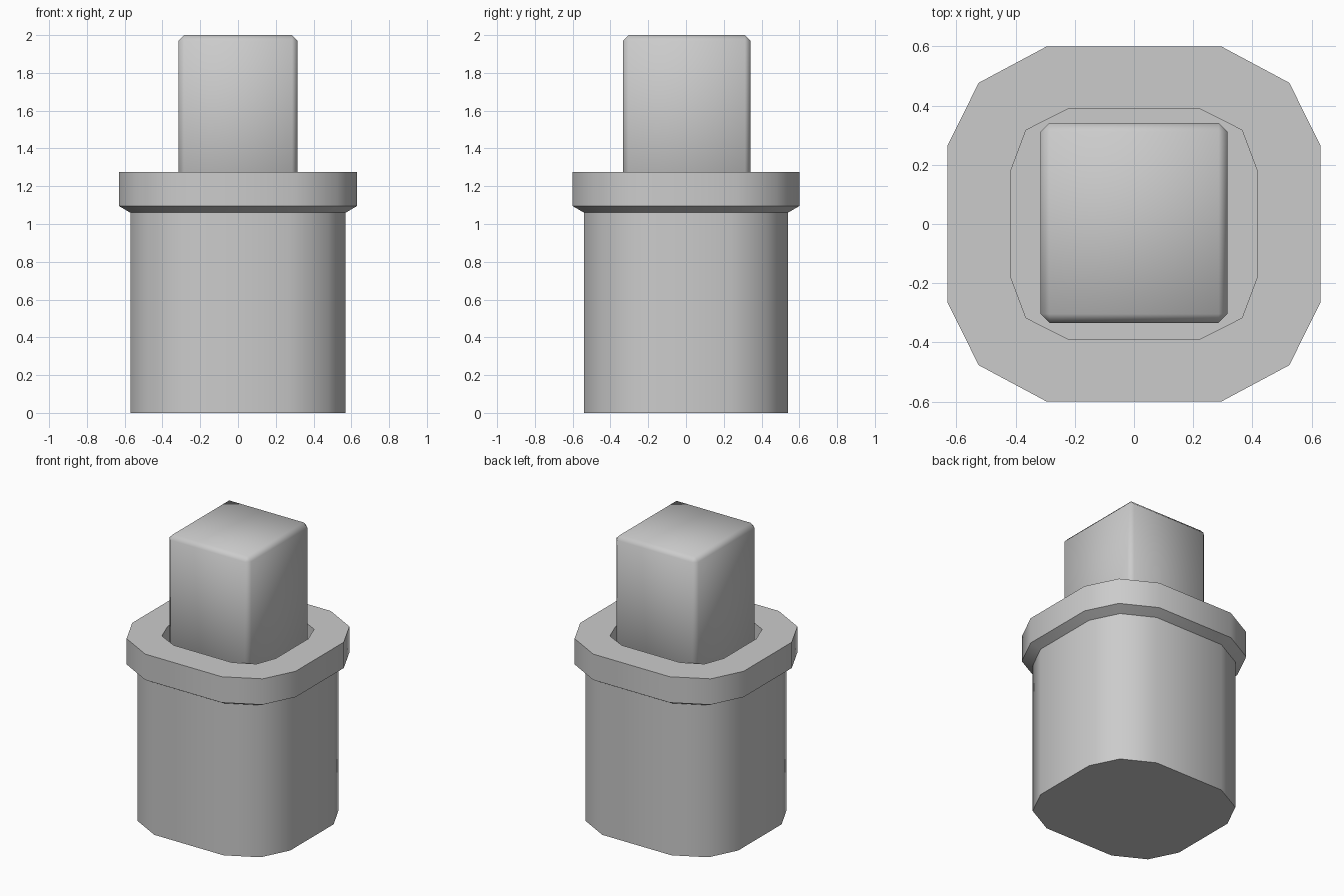
import bpy, bmesh, math

if "Cube" in bpy.data.objects:
    bpy.data.objects.remove(bpy.data.objects["Cube"], do_unlink=True)

grey = bpy.data.materials.new("plain_grey")
grey.use_nodes = True
grey.diffuse_color = (0.6, 0.6, 0.6, 1)
grey.node_tree.nodes["Principled BSDF"].inputs["Base Color"].default_value = (0.6, 0.6, 0.6, 1)


def finish(bm, name, angle):
    """Turn a bmesh into a grey, smooth shaded object."""
    bmesh.ops.recalc_face_normals(bm, faces=bm.faces)
    mesh = bpy.data.meshes.new(name)
    bm.to_mesh(mesh)
    bm.free()
    mesh.materials.append(grey)
    obj = bpy.data.objects.new(name, mesh)
    bpy.context.collection.objects.link(obj)
    bpy.ops.object.select_all(action='DESELECT')
    obj.select_set(True)
    bpy.context.view_layer.objects.active = obj
    if angle:
        bpy.ops.object.shade_smooth_by_angle(angle=math.radians(angle))
    else:
        bpy.ops.object.shade_smooth()
    return obj


def outline(quarter):
    """Mirror one corner's points into a closed twelve-sided outline."""
    half = quarter + [(x, -y) for x, y in reversed(quarter)]
    return half + [(-x, y) for x, y in reversed(half)]


# Housing: stacked outlines from the base, over the collar, into the socket
outer = outline([(0.295, 0.6), (0.525, 0.477), (0.63, 0.265)])
inner = outline([(0.225, 0.388), (0.365, 0.317), (0.417, 0.178)])
body = [(x * 0.905, y * 0.9) for x, y in outer]
levels = [(body, 0), (body, 1.06), (outer, 1.095), (outer, 1.275),
          (inner, 1.275), (inner, 1.1)]

bm = bmesh.new()
rings = [[bm.verts.new((x, y, z)) for x, y in shape] for shape, z in levels]
for low, high in zip(rings, rings[1:]):
    for i in range(len(low)):
        j = (i + 1) % len(low)
        bm.faces.new((low[i], low[j], high[j], high[i]))
bm.faces.new(rings[0])
bm.faces.new(rings[-1])
finish(bm, "housing", 40)

# Block: chamfered box standing in the socket, softly shaded all over
bm = bmesh.new()
bmesh.ops.create_cube(bm, size=1)
bmesh.ops.scale(bm, vec=(0.632, 0.676, 0.9), verts=bm.verts)
bmesh.ops.translate(bm, vec=(0, 0.004, 1.55), verts=bm.verts)
bmesh.ops.bevel(bm, geom=bm.edges[:], offset=0.03, segments=1,
                affect='EDGES', profile=0.5)
finish(bm, "block", None)
